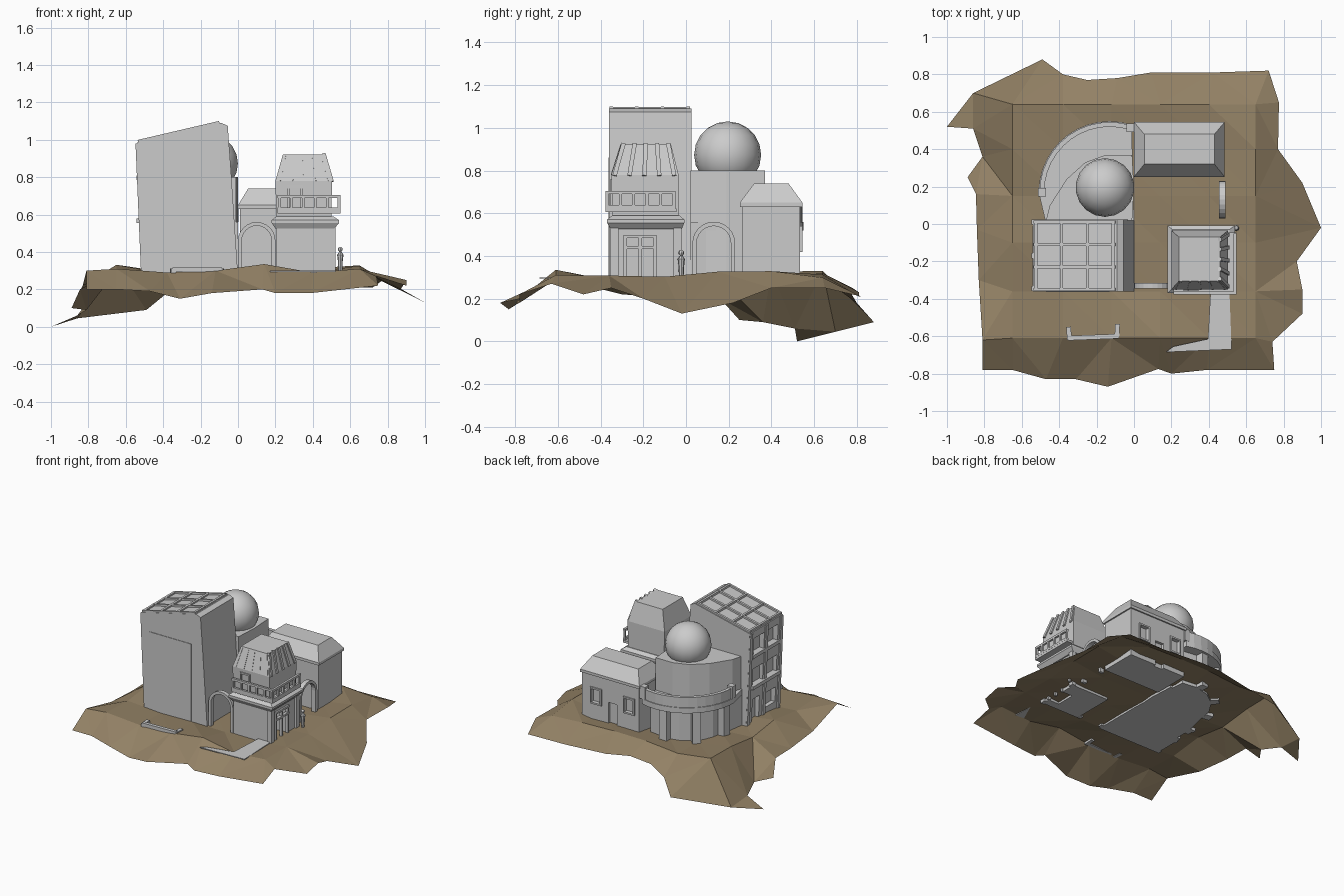
import bpy, bmesh, math, random
from mathutils import Vector
from mathutils.geometry import delaunay_2d_cdt

if "Cube" in bpy.data.objects:
    bpy.data.objects.remove(bpy.data.objects["Cube"])

random.seed(4)


def material(name, rgb):
    m = bpy.data.materials.new(name)
    m.diffuse_color = (*rgb, 1)
    m.use_nodes = True
    m.node_tree.nodes["Principled BSDF"].inputs["Base Color"].default_value = m.diffuse_color
    return m


GREY = material("grey stone", (0.6, 0.6, 0.6))
EARTH = material("brown earth", (0.29, 0.22, 0.13))
BASE = 0.272


def mesh(name, verts, faces, mat=GREY):
    me = bpy.data.meshes.new(name)
    me.from_pydata(verts, [], faces)
    bm = bmesh.new()
    bm.from_mesh(me)
    bmesh.ops.recalc_face_normals(bm, faces=bm.faces)
    bm.to_mesh(me)
    bm.free()
    me.materials.append(mat)
    ob = bpy.data.objects.new(name, me)
    bpy.context.collection.objects.link(ob)
    return ob


def loft(name, rings):
    """Closed solid through a stack of equal rings."""
    n = len(rings[0])
    faces = [list(range(n)), [(len(rings) - 1) * n + i for i in range(n)]]
    for r in range(len(rings) - 1):
        for i in range(n):
            j = (i + 1) % n
            faces.append([r * n + i, r * n + j, r * n + n + j, r * n + n + i])
    return mesh(name, [p for ring in rings for p in ring], faces)


def rect(x0, x1, y0, y1, z):
    return [(x0, y0, z), (x1, y0, z), (x1, y1, z), (x0, y1, z)]


def box(name, x0, x1, y0, y1, z0, z1):
    return loft(name, [rect(x0, x1, y0, y1, z0), rect(x0, x1, y0, y1, z1)])


def prism(name, pts, z0, z1):
    return loft(name, [[(x, y, z) for x, y in pts] for z in (z0, z1)])


def beam(name, a, b, w):
    """Square bar between two points."""
    a, b = Vector(a), Vector(b)
    d = (b - a).normalized()
    s = d.cross((0, 0, 1) if abs(d.z) < 0.9 else (1, 0, 0)).normalized() * w / 2
    t = d.cross(s).normalized() * w / 2
    return loft(name, [[p + s + t, p + s - t, p - s - t, p - s + t] for p in (a, b)])


def cut(ob, *dims):
    """Cut a box-shaped recess out of a solid."""
    c = box("cutter", *dims)
    c.hide_render = True
    mod = ob.modifiers.new("recess", 'BOOLEAN')
    mod.operation, mod.object, mod.solver = 'DIFFERENCE', c, 'EXACT'
    bpy.context.view_layer.objects.active = ob
    bpy.ops.object.modifier_apply(modifier=mod.name)
    bpy.data.objects.remove(c)


# --- rocky ground: uneven rim, inner grid, triangulated ---
rim = [(-1, .52, 0), (-.86, .70, .045), (-.49, .88, .09), (-.38, .80, .18), (-.25, .77, .23),
       (-.09, .78, .25), (.09, .81, .23), (.42, .81, .21), (.72, .82, .21), (.775, .65, .25),
       (.77, .40, .25), (.90, .22, .18), (1, -.02, .13), (.87, -.20, .2), (.90, -.35, .25),
       (.90, -.48, .22), (.74, -.63, .27), (.75, -.78, .22), (.39, -.78, .18), (.20, -.80, .18),
       (.13, -.775, .2), (-.14, -.87, .18), (-.31, -.83, .15), (-.47, -.83, .19), (-.65, -.78, .2),
       (-.81, -.78, .2), (-.81, -.62, .3), (-.83, -.3, .22), (-.84, -.03, .2), (-.845, .16, .2),
       (-.89, .25, .1), (-.81, .36, .09), (-.86, .51, .06)]
front_z = (.31, .29, .30, .335, .29, .31)
pts = list(rim)
for r, y in enumerate((-.61, -.36, -.1, .15, .4, .64)):
    for c, x in enumerate((-.65, -.38, -.12, .14, .4, .65)):
        edge = r == 5 or c in (0, 5)
        z = front_z[c] if r == 0 else random.uniform(.29, .335) if edge else random.uniform(.28, .295)
        pts.append((x, y, z))
n = len(rim)
v2, _, tris, origin, _, _ = delaunay_2d_cdt(
    [Vector(p[:2]) for p in pts], [(i, (i + 1) % n) for i in range(n)], [], 1, 1e-5)
ground = mesh("ground", [(v.x, v.y, pts[o[0]][2]) for v, o in zip(v2, origin)], tris, EARTH)
if sum(p.normal.z for p in ground.data.polygons) < 0:
    ground.data.flip_normals()

# --- tall tower with sloping roof ---
profile = [(-.508, BASE), (-.54, .985), (-.09, 1.09), (-.055, 1.075), (-.035, .8), (0, BASE)]
tower = loft("tower", [[(x, y, z) for x, z in profile] for y in (-.36, .025)])
for z in (.58, .81):
    cut(tower, -.6, -.495, -.31, -.19, z, z + .12)
    cut(tower, -.6, -.495, -.15, -.03, z, z + .12)
    box("window_sill", -.543, -.50, -.33, -.01, z - .025, z)
cut(tower, -.6, -.48, -.31, -.17, .35, .46)
cut(tower, -.6, -.48, -.12, -.04, BASE - .1, .47)
for y in (-.345, -.17, .01):
    beam("tower_pilaster", (-.504, y, BASE), (-.534, y, .98), .028)
box("tower_front_panel", -.47, -.13, -.364, -.35, .29, .86)
# roof panel grid
roof_z = lambda x: .990 + (x + .54) * .233
for i in range(4):
    x = -.525 + i * .138
    beam("roof_bar_across", (x, -.35, roof_z(x)), (x, .015, roof_z(x)), .016)
    y = -.35 + i * .12
    beam("roof_bar_along", (-.535, y, roof_z(-.535)), (-.1, y, roof_z(-.1)), .016)

# --- round building with balcony and dome ---
CX, CY = -.13, .17


def arc(r, a0=180, a1=72, k=12):
    out = []
    for i in range(k + 1):
        a = math.radians(a0 + (a1 - a0) * i / k)
        out.append((CX + r * math.cos(a), CY + r * math.sin(a)))
    return out


corner = [(0, .02), (-.475, .02)]
prism("round_hall", arc(.31, k=5) + corner, BASE, .53)
prism("balcony_floor", arc(.38) + corner, .52, .56)
prism("balcony_wall", arc(.375) + arc(.35)[::-1], .56, .635)
for a in (72, 180):
    x, y = arc(.362, a, a, 1)[0]
    box("balcony_end_post", x - .022, x + .022, y - .022, y + .022, .56, .65)
for a in (98, 135, 172):
    x, y = arc(.335, a, a, 1)[0]
    prism("round_hall_pillar", [(x + .04 * math.cos(math.radians(a + k)), y + .04 * math.sin(math.radians(a + k)))
                                for k in (45, 135, 225, 315)], BASE, .53)
prism("core_block", [(-.47, .02), (-.45, .1), (-.36, .24), (-.26, .33), (-.15, .37), (-.01, .37),
                     (0, .19), (-.01, .02)], BASE, .8)
bpy.ops.mesh.primitive_uv_sphere_add(segments=18, ring_count=10, radius=.157, location=(-.155, .195, .873))
dome = bpy.context.object
dome.name = "dome"
dome.data.materials.append(GREY)
bpy.ops.object.shade_smooth()

# --- long hall with hipped, flat-topped roof ---
hall = box("hall", .01, .475, .262, .535, BASE, .635)
for x in (.09, .36):
    cut(hall, x - .035, x + .035, .515, .6, .43, .53)
    for dx in (-.04, .04):
        box("hall_window_jamb", x + dx - .006, x + dx + .006, .53, .545, .42, .54)
    for z in (.425, .535):
        box("hall_window_rail", x - .046, x + .046, .53, .545, z - .006, z + .006)
cut(hall, .19, .26, .515, .6, BASE - .1, .46)
loft("hall_roof", [rect(.0, .485, .252, .545, .63), rect(.0, .485, .252, .545, .65),
                   rect(.055, .43, .32, .48, .74)])

# --- two arched gates ---


def arch_profile(c, r, w, spring=.46):
    pts = []
    for rad, order in ((r, 1), (r - w, -1)):
        ring = [(c - rad, BASE)] + [(c - rad * math.cos(math.pi * i / 12), spring + rad * math.sin(math.pi * i / 12))
                                    for i in range(13)] + [(c + rad, BASE)]
        pts += ring[::order]
    return pts


gate = arch_profile(.1, .1, .02)
loft("front_gate", [[(u, y, z) for u, z in gate] for y in (-.345, -.315)])
gate = arch_profile(.13, .1, .02)
loft("side_gate", [[(x, u, z) for u, z in gate] for x in (.455, .488)])

# --- small observatory: base, cornice, balcony, tapered ribbed top ---
base = box("observatory_base", .205, .505, -.345, -.03, BASE, .535)
cut(base, .42, .6, -.285, -.145, BASE - .1, .49)
for y in (-.285, -.215, -.145):
    box("doorway_post", .495, .515, y - .008, y + .008, BASE, .49)
for z in (.44, .49):
    box("doorway_lintel", .495, .517, -.293, -.137, z - .007, z + .007)
for y in (-.335, -.04):
    box("corner_column", .49, .52, y - .018, y + .018, BASE, .535)
loft("cornice", [rect(.2, .515, -.352, -.02, .525), rect(.18, .54, -.37, -.008, .555),
                 rect(.18, .54, -.37, -.008, .57), rect(.205, .51, -.345, -.03, .59)])
loft("observatory_top", [rect(.205, .5, -.345, -.035, .58), rect(.2, .502, -.35, -.035, .78),
                         rect(.24, .46, -.305, -.07, .922)])
box("balcony_deck", .21, .548, -.378, -.045, .605, .622)
for z in (.63, .697):
    beam("railing_front", (.21, -.37, z), (.548, -.37, z), .016)
    beam("railing_side", (.541, -.378, z), (.541, -.05, z), .016)
for i in range(6):
    t = i / 5
    box("railing_post", .215 + t * .318, .229 + t * .318, -.377, -.363, .62, .7)
    box("railing_post", .534, .548, -.377 + t * .313, -.363 + t * .313, .62, .7)
for i in range(5):
    t = i / 4
    beam("side_rib", (.502, -.335 + t * .28, .775), (.458, -.293 + t * .21, .925), .02)
    beam("front_rib", (.225 + t * .26, -.347, .78), (.252 + t * .196, -.303, .92), .01)
for x in (.27, .34):
    box("upper_door_jamb", x - .005, x + .005, -.357, -.34, .62, .755)
box("upper_door_lintel", .265, .345, -.357, -.34, .745, .757)

# --- thin paved path, bench, standing figure ---
prism("path", [(.41, -.35), (.51, -.35), (.522, -.67), (.17, -.685), (.21, -.655), (.395, -.615)], .294, .3)
beam("bench_back", (-.35, -.61, .305), (-.085, -.60, .305), .025)
beam("bench_arm_left", (-.345, -.62, .3), (-.35, -.55, .3), .025)
beam("bench_arm_right", (-.092, -.61, .3), (-.088, -.535, .3), .025)
FX, FY = .547, -.022
loft("figure_body", [[(FX + r * math.cos(k * math.pi / 4), FY + r * math.sin(k * math.pi / 4), z) for k in range(8)]
                     for r, z in ((.010, .28), (.013, .35), (.017, .385), (.006, .402))])
bpy.ops.mesh.primitive_uv_sphere_add(segments=8, ring_count=6, radius=.013, location=(FX, FY, .414))
bpy.context.object.name = "figure_head"
bpy.context.object.data.materials.append(GREY)
